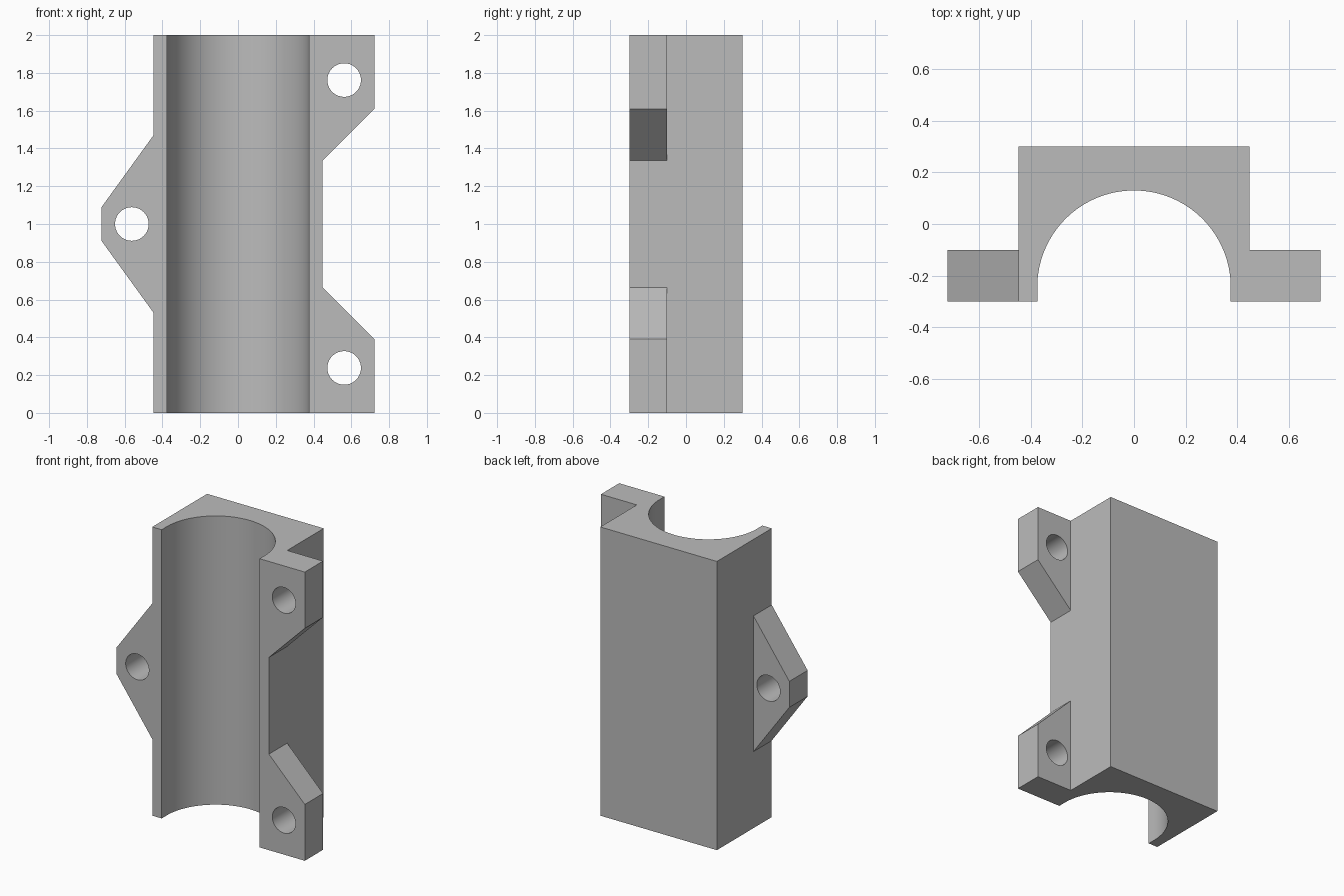
import bpy
import bmesh
import math
from mathutils import Matrix, Vector

cube = bpy.data.objects.get("Cube")
if cube:
    bpy.data.objects.remove(cube, do_unlink=True)

# Single plain grey finish
grey = bpy.data.materials.new("plain_grey")
grey.use_nodes = True
colour = (0.5, 0.5, 0.5, 1)
grey.diffuse_color = colour
grey.node_tree.nodes["Principled BSDF"].inputs["Base Color"].default_value = colour

HALF_WIDTH, BACK, FRONT, HEIGHT = 0.447, 0.3, -0.3, 2.0
BORE_RADIUS, BORE_Y = 0.375, -0.245
EAR_X, EAR_BACK, HOLE_X, HOLE_RADIUS = 0.722, -0.1, 0.562, 0.089


def arc(cx, cy, radius, start, end, steps):
    angles = [start + (end - start) * i / steps for i in range(steps + 1)]
    return [(cx + radius * math.cos(a), cy + radius * math.sin(a)) for a in angles]


def extruded(name, loops, depth, matrix=Matrix()):
    """Fill an outline (with optional hole loops) and extrude it along local z."""
    bm = bmesh.new()
    for loop in loops:
        verts = [bm.verts.new((u, v, 0)) for u, v in loop]
        for a, b in zip(verts, verts[1:] + verts[:1]):
            bm.edges.new((a, b))
    bmesh.ops.triangle_fill(bm, edges=bm.edges[:], use_beauty=True)
    top = bmesh.ops.extrude_face_region(bm, geom=bm.faces[:], use_keep_orig=True)
    moved = [g for g in top["geom"] if isinstance(g, bmesh.types.BMVert)]
    bmesh.ops.translate(bm, verts=moved, vec=Vector((0, 0, depth)))
    bmesh.ops.transform(bm, matrix=matrix, verts=bm.verts[:])
    bmesh.ops.recalc_face_normals(bm, faces=bm.faces[:])
    bmesh.ops.dissolve_limit(bm, angle_limit=0.001, verts=bm.verts[:], edges=bm.edges[:])
    mesh = bpy.data.meshes.new(name)
    bm.to_mesh(mesh)
    bm.free()
    mesh.materials.append(grey)
    obj = bpy.data.objects.new(name, mesh)
    bpy.context.collection.objects.link(obj)
    bpy.ops.object.select_all(action='DESELECT')
    obj.select_set(True)
    bpy.context.view_layer.objects.active = obj
    bpy.ops.object.shade_smooth_by_angle(angle=math.radians(25))
    return obj


# Rectangular body with an open half-round channel along its height
channel = arc(0, BORE_Y, BORE_RADIUS, math.pi, 0, 64)
body = ([(-HALF_WIDTH, BACK), (-HALF_WIDTH, FRONT), (-BORE_RADIUS, FRONT)] + channel
        + [(BORE_RADIUS, FRONT), (HALF_WIDTH, FRONT), (HALF_WIDTH, BACK)])
extruded("channel_body", [body], HEIGHT)

# Ear outlines are drawn in x-z, then stood upright and extruded backwards
upright = Matrix.Translation((0, EAR_BACK, 0)) @ Matrix.Rotation(math.pi / 2, 4, 'X')


def ear(name, outline, hole_x, hole_z):
    hole = arc(hole_x, hole_z, HOLE_RADIUS, 0, math.tau, 40)[:-1]
    extruded(name, [outline, hole], EAR_BACK - FRONT, upright)


# Two chamfered corner ears on the left side, mirrored top to bottom
corner = [(HALF_WIDTH, 0), (EAR_X, 0), (EAR_X, 0.39), (HALF_WIDTH, 0.665)]
ear("lower_left_ear", corner, HOLE_X, 0.238)
ear("upper_left_ear", [(x, HEIGHT - z) for x, z in corner], HOLE_X, HEIGHT - 0.238)

# One tapered ear halfway up the right side
middle = [(-HALF_WIDTH, 0.53), (-EAR_X, 0.91), (-EAR_X, 1.09), (-HALF_WIDTH, 1.47)]
ear("middle_right_ear", middle, -HOLE_X, HEIGHT / 2)
